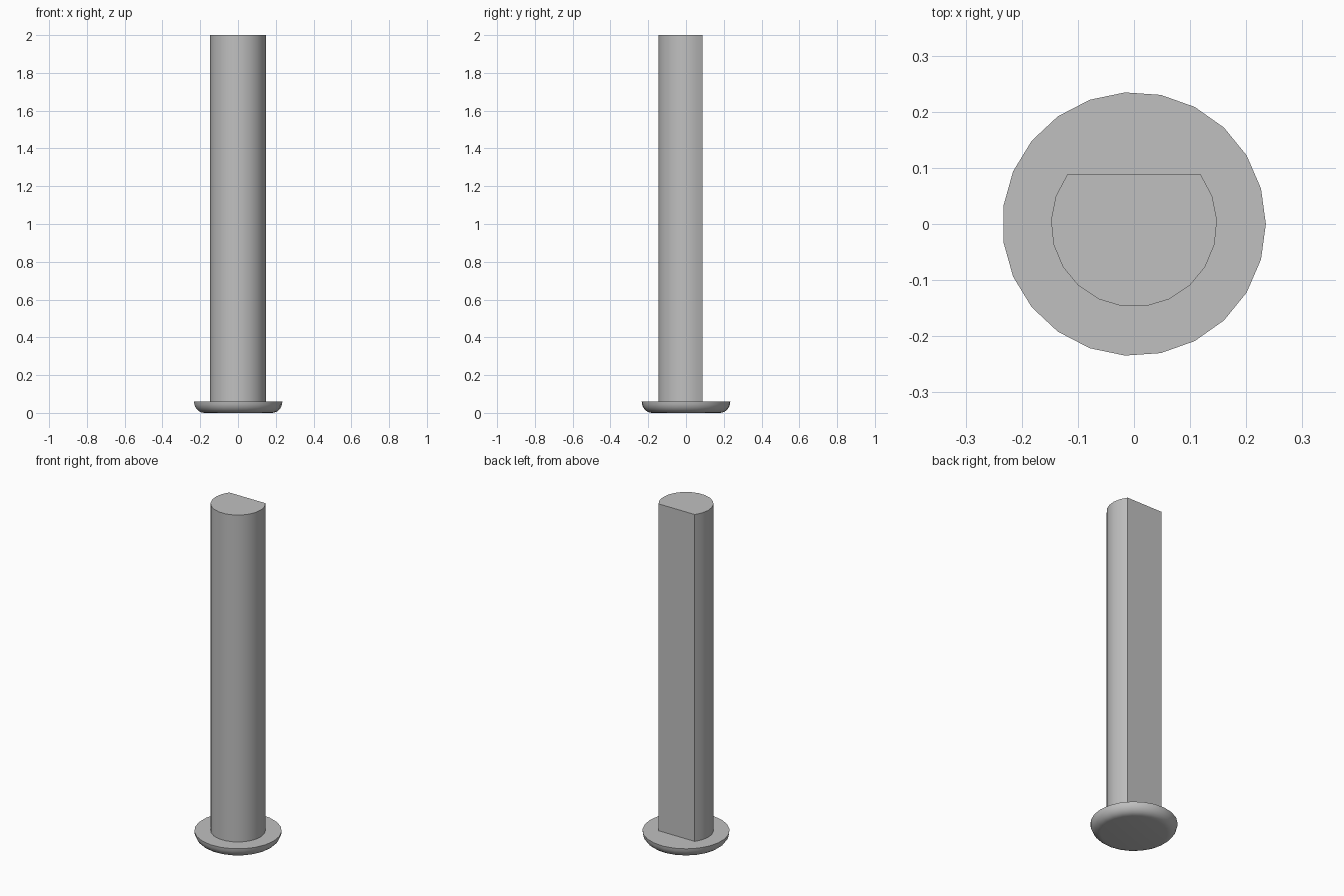
import bpy, bmesh
from math import sin, cos, pi, radians

cube = bpy.data.objects.get("Cube")
if cube:
    bpy.data.objects.remove(cube, do_unlink=True)

grey = bpy.data.materials.new("plain grey")
grey.use_nodes = True
colour = (0.53, 0.53, 0.53, 1)
grey.diffuse_color = colour
grey.node_tree.nodes["Principled BSDF"].inputs["Base Color"].default_value = colour


def loft(name, rings):
    """Skin stacked rings of points and cap both ends."""
    bm = bmesh.new()
    loops = [[bm.verts.new(p) for p in ring] for ring in rings]
    n = len(loops[0])
    for low, high in zip(loops, loops[1:]):
        for i in range(n):
            j = (i + 1) % n
            bm.faces.new((low[i], low[j], high[j], high[i]))
    bm.faces.new(loops[0][::-1])
    bm.faces.new(loops[-1])
    mesh = bpy.data.meshes.new(name)
    bm.to_mesh(mesh)
    bm.free()
    mesh.materials.append(grey)
    obj = bpy.data.objects.new(name, mesh)
    bpy.context.collection.objects.link(obj)
    bpy.ops.object.select_all(action='DESELECT')
    obj.select_set(True)
    bpy.context.view_layer.objects.active = obj
    bpy.ops.object.shade_smooth_by_angle(angle=radians(32))
    return obj


def arc(radius, z, start, sweep, count, step):
    angles = [start + sweep * i / step for i in range(count)]
    return [(radius * cos(a), radius * sin(a), z) for a in angles]


# Round head with a rounded underside
HEAD_H, HEAD_R, FLAT_R, SIDES, STEPS = 0.06, 0.235, 0.18, 23, 6
head_rings = []
for k in range(STEPS + 1):
    t = k / STEPS * pi / 2
    r = FLAT_R + (HEAD_R - FLAT_R) * sin(t)
    head_rings.append(arc(r, HEAD_H * (1 - cos(t)), 0, 2 * pi, SIDES, SIDES))
loft("head", head_rings)

# D-shaped shaft, flat side at the back
SHAFT_R, HALF_GAP = 0.148, radians(53.5)
start, sweep = pi / 2 + HALF_GAP, 2 * (pi - HALF_GAP)
loft("shaft", [arc(SHAFT_R, z, start, sweep, 16, 15) for z in (HEAD_H, 2)])
